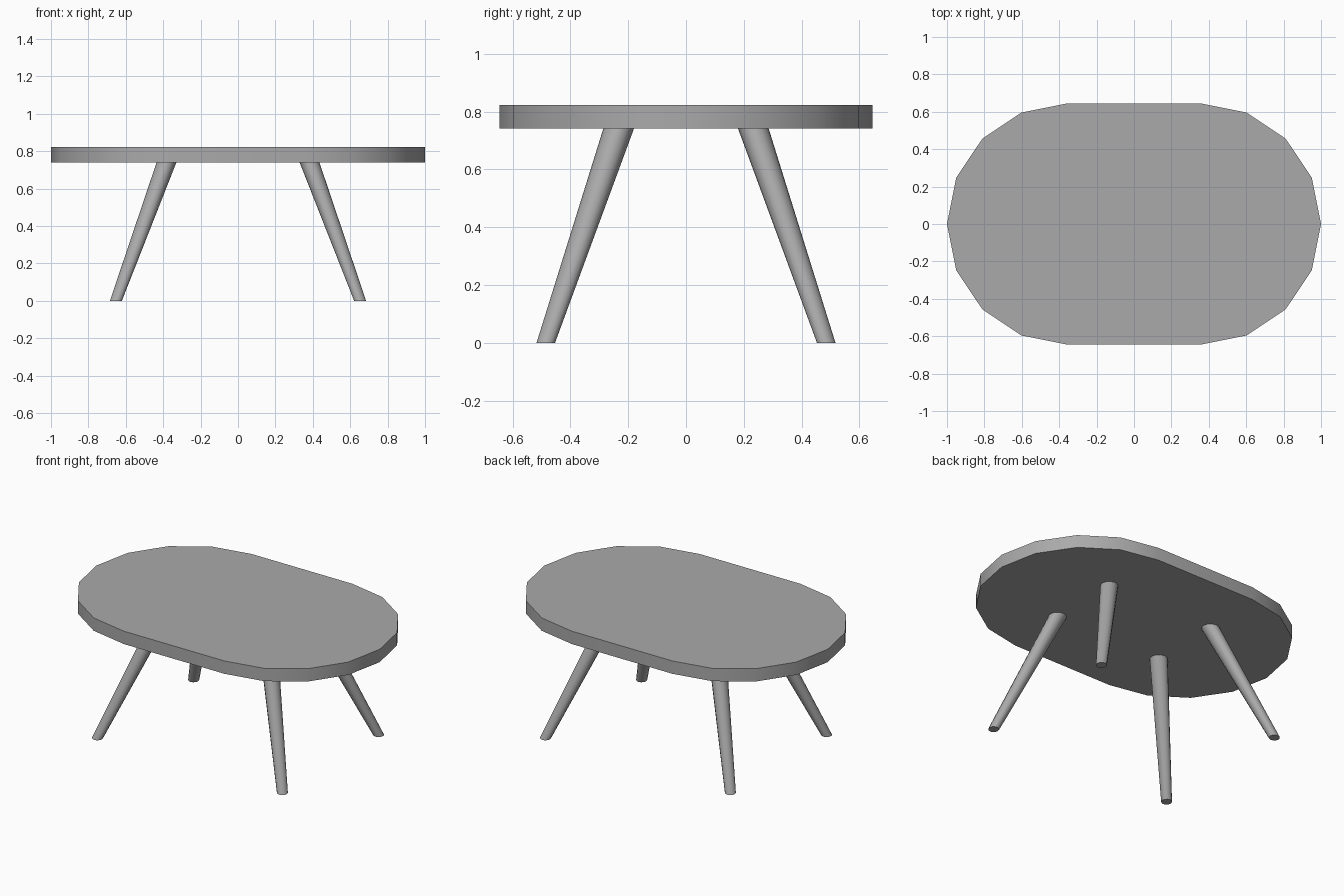
import bpy, bmesh, math
from mathutils import Vector

cube = bpy.data.objects.get("Cube")
if cube:
    bpy.data.objects.remove(cube, do_unlink=True)

GREY = (0.4, 0.4, 0.4, 1)
grey = bpy.data.materials.new("plain_grey")
grey.use_nodes = True
grey.diffuse_color = GREY
grey.node_tree.nodes["Principled BSDF"].inputs["Base Color"].default_value = GREY


def loft(name, lower, upper):
    """Closed solid between two matching horizontal outlines."""
    bm = bmesh.new()
    a = [bm.verts.new(p) for p in lower]
    b = [bm.verts.new(p) for p in upper]
    n = len(a)
    bm.faces.new(a[::-1])
    bm.faces.new(b)
    for i in range(n):
        j = (i + 1) % n
        bm.faces.new((a[i], a[j], b[j], b[i]))
    bmesh.ops.recalc_face_normals(bm, faces=bm.faces)
    mesh = bpy.data.meshes.new(name)
    bm.to_mesh(mesh)
    bm.free()
    mesh.materials.append(grey)
    obj = bpy.data.objects.new(name, mesh)
    bpy.context.collection.objects.link(obj)
    bpy.ops.object.select_all(action='DESELECT')
    obj.select_set(True)
    bpy.context.view_layer.objects.active = obj
    bpy.ops.object.shade_smooth_by_angle(angle=math.radians(40))
    return obj


def arc(centre, radius, start, sweep, steps):
    return [Vector(centre) + radius * Vector((math.cos(t), math.sin(t), 0))
            for t in (start + sweep * i / steps for i in range(steps + 1))]


# Stadium-shaped top: two half circles joined by straight sides
TOP, UNDER = 0.823, 0.741
R = 0.645
outline = (arc((1 - R, 0, UNDER), R, -math.pi / 2, math.pi, 8)
           + arc((R - 1, 0, UNDER), R, math.pi / 2, math.pi, 8))
loft("table_top", outline, [p + Vector((0, 0, TOP - UNDER)) for p in outline])

# Four splayed, tapered legs with level ends
for sy, end in ((-1, "front"), (1, "back")):
    for sx, side in ((1, "left"), (-1, "right")):
        foot = arc((sx * 0.653, sy * 0.485, 0), 0.032, 0, math.tau, 12)[:-1]
        head = arc((sx * 0.382, sy * 0.233, UNDER), 0.053, 0, math.tau, 12)[:-1]
        loft(f"{end}_{side}_leg", foot, head)
